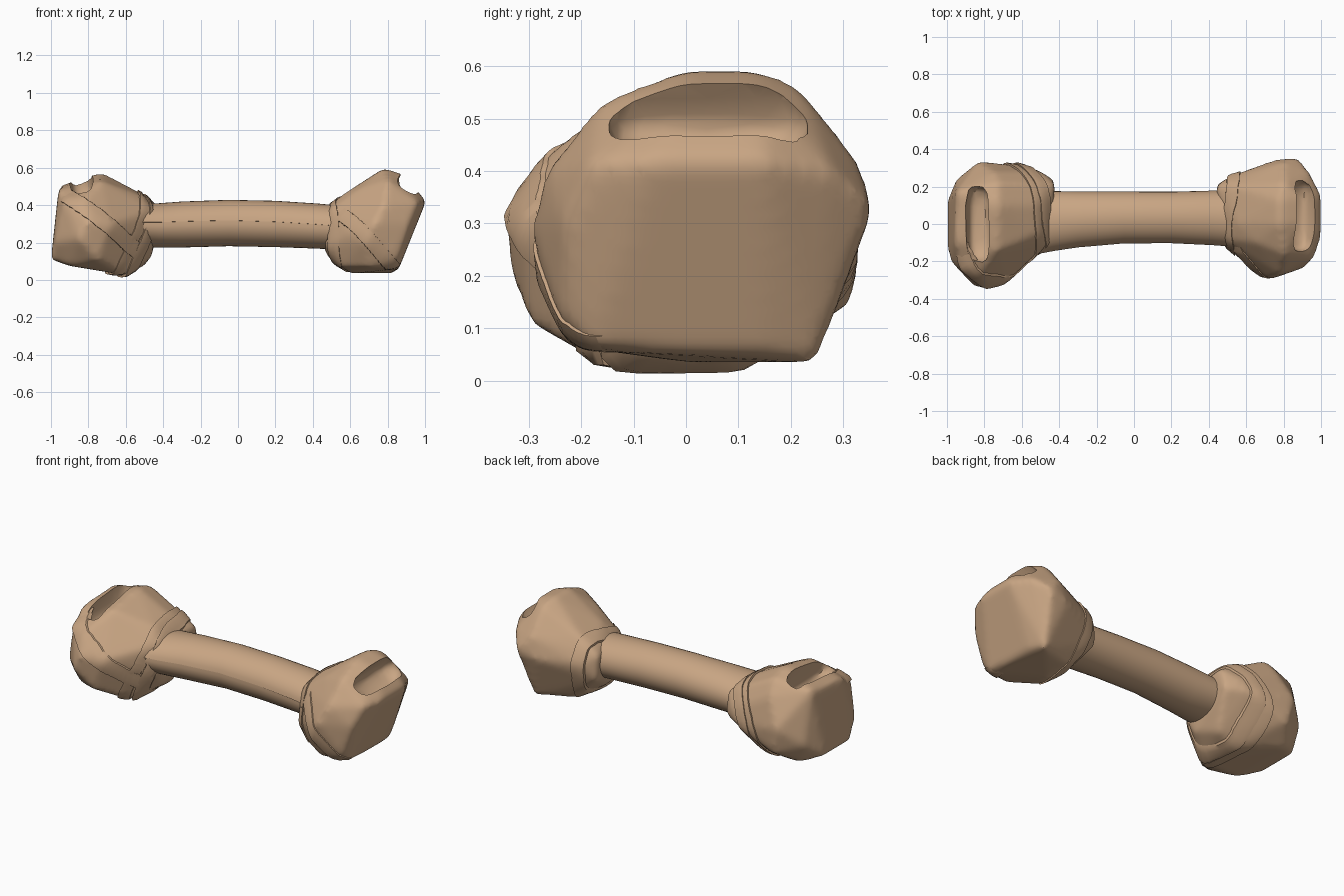
import bpy, bmesh, math, random
from mathutils import Vector, Matrix
from mathutils.bvhtree import BVHTree

if "Cube" in bpy.data.objects:
    bpy.data.objects.remove(bpy.data.objects["Cube"])

random.seed(4)
tan = bpy.data.materials.new("rawhide tan")
tan.diffuse_color = (0.585, 0.38, 0.23, 1)
tan.use_nodes = True
tan.node_tree.nodes["Principled BSDF"].inputs["Base Color"].default_value = tan.diffuse_color


def add(name, bm, angle=35):
    bmesh.ops.recalc_face_normals(bm, faces=bm.faces[:])
    me = bpy.data.meshes.new(name)
    bm.to_mesh(me)
    bm.free()
    return link(name, me, angle)


def link(name, me, angle=35):
    me.materials.clear()
    me.materials.append(tan)
    ob = bpy.data.objects.new(name, me)
    bpy.context.collection.objects.link(ob)
    bpy.ops.object.select_all(action='DESELECT')
    ob.select_set(True)
    bpy.context.view_layer.objects.active = ob
    bpy.ops.object.shade_smooth_by_angle(angle=math.radians(angle))
    return ob


def baked(ob):
    deps = bpy.context.evaluated_depsgraph_get()
    me = bpy.data.meshes.new_from_object(ob.evaluated_get(deps))
    bpy.data.objects.remove(ob)
    return me


def knot(name, pts, pits):
    """Softened hull of a few corner points, with folds hollowed out.
    Returns a surface tree of the uncut body for wrapping straps."""
    bm = bmesh.new()
    for p in pts:
        bm.verts.new(p)
    res = bmesh.ops.convex_hull(bm, input=bm.verts[:])
    loose = [g for g in res["geom_interior"] if isinstance(g, bmesh.types.BMVert)]
    bmesh.ops.delete(bm, geom=loose, context='VERTS')
    ob = add("hull", bm)
    m = ob.modifiers.new("remesh", 'REMESH')
    m.mode, m.voxel_size = 'VOXEL', 0.018
    m = ob.modifiers.new("soften", 'SMOOTH')
    m.factor, m.iterations = 0.5, 8
    body = link(name, baked(ob))
    bm = bmesh.new()
    bm.from_mesh(body.data)
    tree = BVHTree.FromBMesh(bm)
    bm.free()
    cutters = []
    for loc, size, tilt in pits:
        bm = bmesh.new()
        bmesh.ops.create_icosphere(bm, subdivisions=3, radius=1)
        for v in bm.verts:  # squared-off, crumpled pocket
            v.co = Vector([math.copysign(abs(c) ** 0.6, c) for c in v.co])
            v.co *= 1 + random.uniform(-0.03, 0.03)
        bm.transform(Matrix.Translation(loc) @ Matrix.Rotation(math.radians(tilt), 4, 'Y')
                     @ Matrix.Diagonal((*size, 1)))
        c = add("pit_cutter", bm)
        c.hide_render = True
        m = body.modifiers.new("pit", 'BOOLEAN')
        m.operation, m.object, m.solver = 'DIFFERENCE', c, 'EXACT'
        cutters.append(c)
    link(name, baked(body), 40)
    for c in cutters:
        bpy.data.objects.remove(c)
    return tree


def strap(name, tree, centre, normal, width, thick, a0=0, a1=360):
    """Flat band wrapped on the knot surface in a tilted plane."""
    c, n = Vector(centre), Vector(normal).normalized()
    u = Vector((0, -1, 0))
    u = (u - n * u.dot(n)).normalized()
    w = n.cross(u)
    if w.z < 0:
        w = -w
    prof = [(-0.5, -0.02), (-0.47, thick), (-0.2, thick * 1.1),
            (0.2, thick * 0.8), (0.47, thick * 0.7), (0.5, -0.02)]
    bm = bmesh.new()
    rows = []
    steps = 56
    for i in range(steps + 1):
        a = math.radians(a0 + (a1 - a0) * i / steps)
        d = u * math.cos(a) + w * math.sin(a)
        wob = 0.008 * math.sin(3 * a + 1) + random.uniform(-0.002, 0.002)
        fade = 1 if a1 - a0 >= 360 else min(1, 6 * min(i, steps - i) / steps)
        row = []
        for s, t in prof:
            o = c + n * (s * width + wob)
            hit = tree.ray_cast(o + d, -d)[0] or tree.find_nearest(o + d * 0.25)[0]
            row.append(bm.verts.new(hit + d * (t * fade - 0.01 * (1 - fade) if t > 0 else t)))
        rows.append(row)
    for r, q in zip(rows, rows[1:]):
        for j in range(len(prof) - 1):
            bm.faces.new((r[j], r[j + 1], q[j + 1], q[j]))
    add(name, bm, 40)


# Rolled shaft: the sheet edge makes a small step along the front, flaring into the left knot
bm = bmesh.new()
shaft = [(-0.60, 0, .285, .185, .11), (-0.50, .010, .29, .168, .116), (-0.42, .017, .29, .160, .120),
         (-0.30, .025, .295, .150, .124), (-0.05, .036, .303, .139, .125), (0.2, .036, .298, .138, .125),
         (0.42, .034, .287, .146, .122), (0.52, .03, .28, .15, .12), (0.70, .03, .28, .15, .12)]
N, rings = 40, []
for x, y, z, ry, rz in shaft:
    ring = []
    for k in range(N + 1):
        t = k / N
        a = math.pi + 2 * math.pi * t - 0.12 + 0.08 * x
        r = 0.97 + 0.04 * t
        ring.append(bm.verts.new((x, y + r * ry * math.cos(a), z + r * rz * math.sin(a))))
    rings.append(ring)
for r, q in zip(rings, rings[1:]):
    for k in range(N + 1):
        bm.faces.new((r[k], r[(k + 1) % (N + 1)], q[(k + 1) % (N + 1)], q[k]))
add("shaft", bm, 40)

# Left knot
left = knot("left_knot", [
    (-1.0, -.12, .11), (-1.0, .12, .11), (-.98, -.2, .2), (-.95, .24, .2), (-.96, -.1, .48),
    (-.95, .17, .505), (-.93, -.23, .42), (-.9, -.2, .075), (-.9, .2, .075), (-.6, -.15, .025),
    (-.62, .1, .03), (-.5, .1, .075), (-.46, -.05, .125), (-.8, -.345, .31), (-.85, -.34, .22),
    (-.68, -.31, .3), (-.75, -.3, .11), (-.82, -.27, .43), (-.83, .335, .3), (-.8, .32, .15),
    (-.55, .305, .25), (-.5, .28, .32), (-.75, .28, .46), (-.73, .1, .575), (-.73, -.14, .53),
    (-.73, .22, .54), (-.53, .1, .47), (-.52, -.05, .45), (-.42, .21, .38), (-.43, .24, .26),
    (-.45, -.09, .37), (-.46, -.1, .2)],
    [((-.835, .0, .51), (.065, .205, .11), -8)])
strap("left_diagonal_strap", left, (-.70, 0, .29), (.61, 0, .79), .09, .014, -80, 70)
strap("left_collar", left, (-.51, .05, .29), (1, .25, -.35), .07, .018)
strap("left_inner_collar", left, (-.57, .04, .29), (1, .2, -.4), .06, .012)

# Right knot
right = knot("right_knot", [
    (1.005, -.06, .42), (1.005, .15, .42), (.965, -.18, .415), (.94, .28, .40), (.85, -.24, .12),
    (.86, .15, .06), (.83, .25, .035), (.86, -.18, .06), (.87, .358, .33), (.75, .343, .3),
    (.8, .33, .42), (.85, .3, .2), (.92, -.23, .3), (.78, 0, .597), (.78, .13, .597), (.8, .22, .56),
    (.8, -.16, .535), (.89, .14, .56), (.89, 0, .56), (.65, -.1, .485), (.65, .15, .505),
    (.55, 0, .45), (.55, .2, .43), (.73, -.297, .3), (.68, -.28, .2), (.78, -.27, .4),
    (.7, -.22, .07), (.6, -.22, .25), (.6, 0, .035), (.62, .18, .045), (.55, -.12, .07),
    (.47, -.1, .18), (.49, -.08, .37), (.44, .2, .35), (.44, .21, .21), (.52, .26, .3), (.48, .05, .12)],
    [((.905, .04, .50), (.07, .19, .085), 35)])
strap("right_diagonal_strap", right, (.68, 0, .23), (.7, 0, .7), .08, .01, -70, 70)
strap("right_collar", right, (.52, .05, .28), (1, -.1, .12), .07, .014)
